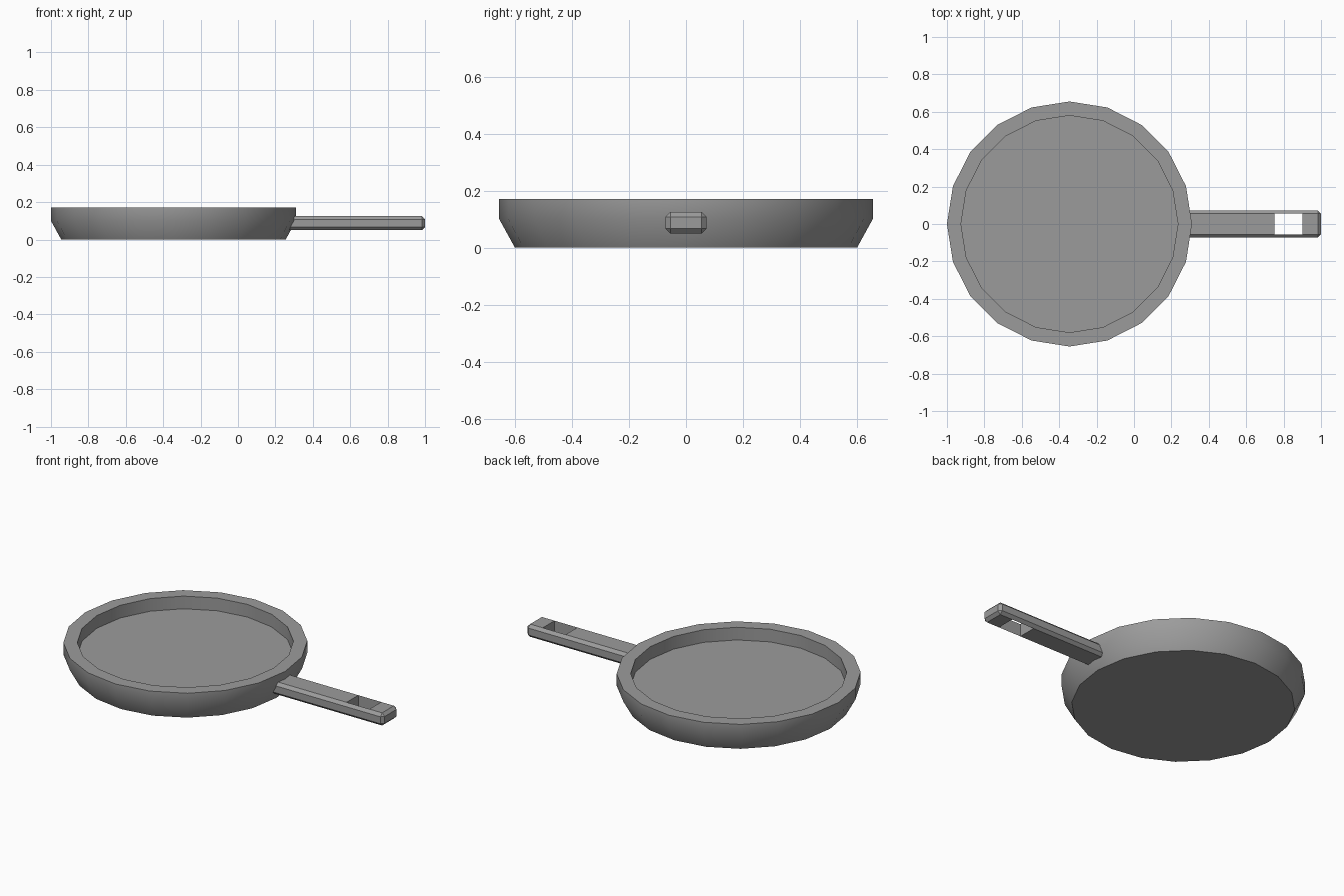
import bpy, bmesh, math
from mathutils import Vector, Matrix

if "Cube" in bpy.data.objects:
    bpy.data.objects.remove(bpy.data.objects["Cube"], do_unlink=True)

grey = bpy.data.materials.new("cast_grey")
colour = (0.33, 0.33, 0.33, 1)
grey.use_nodes = True
grey.diffuse_color = colour
grey.node_tree.nodes["Principled BSDF"].inputs["Base Color"].default_value = colour


def add_object(name, bm):
    bmesh.ops.recalc_face_normals(bm, faces=bm.faces)
    mesh = bpy.data.meshes.new(name)
    bm.to_mesh(mesh)
    bm.free()
    mesh.materials.append(grey)
    obj = bpy.data.objects.new(name, mesh)
    bpy.context.collection.objects.link(obj)
    return obj


# Pan body: (radius, height) profile lathed in 20 sides, flared outer wall
SIDES = 20
CENTRE_X = -0.345
profile = [(0.6, 0), (0.655, 0.1), (0.655, 0.17), (0.58, 0.17), (0.58, 0.095)]
bm = bmesh.new()
rings = []
for radius, z in profile:
    angles = [math.tau * i / SIDES for i in range(SIDES)]
    rings.append([bm.verts.new((CENTRE_X + radius * math.cos(a), radius * math.sin(a), z))
                  for a in angles])
for low, high in zip(rings, rings[1:]):
    for i in range(SIDES):
        j = (i + 1) % SIDES
        bm.faces.new((low[i], low[j], high[j], high[i]))
bm.faces.new(rings[0])
bm.faces.new(rings[-1])
body = add_object("pan_body", bm)
bpy.ops.object.select_all(action='DESELECT')
body.select_set(True)
bpy.context.view_layer.objects.active = body
bpy.ops.object.shade_smooth_by_angle(angle=math.radians(35))

# Handle: chamfered bar starting inside the pan wall
START, END, WIDTH, LOW, HIGH = 0.25, 1.0, 0.144, 0.05, 0.125
bm = bmesh.new()
centre = Matrix.Translation(((START + END) / 2, 0, (LOW + HIGH) / 2))
size = Matrix.Diagonal((END - START, WIDTH, HIGH - LOW, 1))
bmesh.ops.create_cube(bm, size=1, matrix=centre @ size)
bmesh.ops.bevel(bm, geom=bm.edges[:], offset=0.017, segments=1, affect='EDGES')

# Hanging slot: cut the bar across twice, open top and bottom, wall the opening
SLOT = (0.75, 0.9)
for x in SLOT:
    bmesh.ops.bisect_plane(bm, geom=bm.verts[:] + bm.edges[:] + bm.faces[:],
                           plane_co=Vector((x, 0, 0)), plane_no=Vector((1, 0, 0)))
bm.normal_update()
openings = [f for f in bm.faces if abs(f.normal.z) > 0.9
            and SLOT[0] < f.calc_center_median().x < SLOT[1]]
edges = [e for f in openings for e in f.edges]
bmesh.ops.delete(bm, geom=openings, context='FACES_ONLY')
bmesh.ops.bridge_loops(bm, edges=edges)
add_object("handle", bm)
